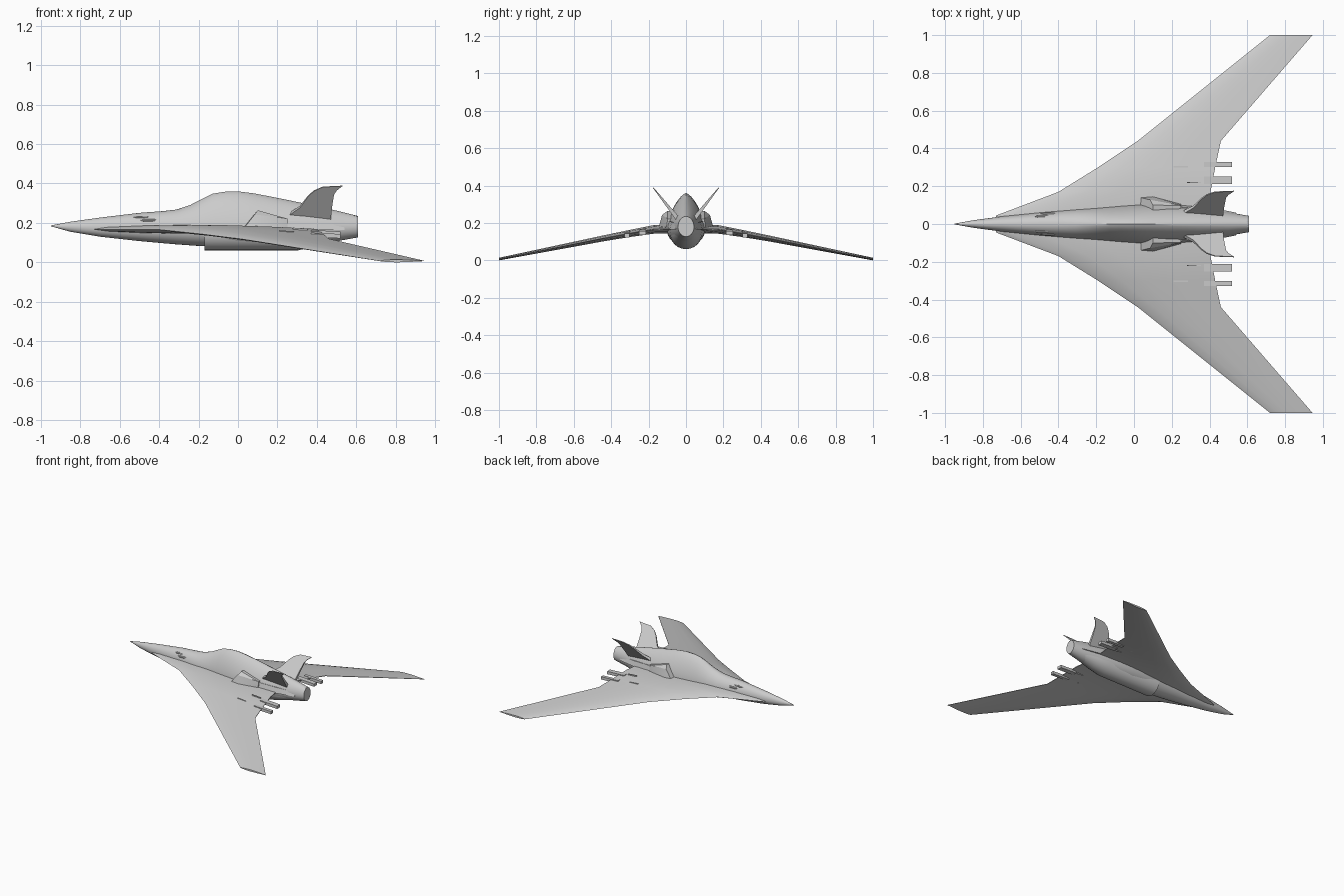
import bpy, bmesh
from math import sin, cos, pi, radians


def finish(name, bm, angle=35):
    bmesh.ops.recalc_face_normals(bm, faces=bm.faces)
    me = bpy.data.meshes.new(name)
    bm.to_mesh(me)
    bm.free()
    ob = bpy.data.objects.new(name, me)
    bpy.context.collection.objects.link(ob)
    bpy.ops.object.select_all(action='DESELECT')
    ob.select_set(True)
    bpy.context.view_layer.objects.active = ob
    bpy.ops.object.shade_smooth_by_angle(angle=radians(angle))
    return ob


def loft(name, rings, angle=35):
    bm = bmesh.new()
    vs = [[bm.verts.new(p) for p in r] for r in rings]
    n = len(vs[0])
    for a, b in zip(vs, vs[1:]):
        for i in range(n):
            j = (i + 1) % n
            bm.faces.new((a[i], a[j], b[j], b[i]))
    bm.faces.new(vs[0])
    bm.faces.new(vs[-1])
    return finish(name, bm, angle)


def hull(name, pts, angle=25):
    bm = bmesh.new()
    for p in pts:
        bm.verts.new(p)
    bmesh.ops.convex_hull(bm, input=bm.verts[:])
    return finish(name, bm, angle)


def box_points(x0, x1, y, w, z0, z1, slope=0.0):
    return [(x, y + s * w / 2, z + (x - x0) * slope)
            for x in (x0, x1) for s in (-1, 1) for z in (z0, z1)]


# Fuselage: x, half width, bottom, waist, top, upper exponent
stations = [
    (-0.95, 0.002, 0.183, 0.185, 0.187, 2), (-0.85, 0.020, 0.155, 0.180, 0.206, 2),
    (-0.70, 0.040, 0.130, 0.175, 0.227, 2), (-0.50, 0.061, 0.108, 0.170, 0.251, 2),
    (-0.38, 0.072, 0.097, 0.168, 0.260, 1.9), (-0.31, 0.078, 0.091, 0.168, 0.268, 1.8),
    (-0.24, 0.083, 0.086, 0.168, 0.292, 1.65), (-0.18, 0.087, 0.082, 0.168, 0.323, 1.55),
    (-0.13, 0.091, 0.080, 0.168, 0.348, 1.5), (-0.07, 0.096, 0.078, 0.168, 0.358, 1.5),
    (0.00, 0.101, 0.077, 0.168, 0.360, 1.5), (0.08, 0.104, 0.076, 0.168, 0.350, 1.5),
    (0.20, 0.100, 0.077, 0.168, 0.327, 1.5), (0.35, 0.085, 0.084, 0.170, 0.296, 1.6),
    (0.50, 0.062, 0.107, 0.174, 0.262, 1.8), (0.61, 0.043, 0.127, 0.178, 0.235, 2)]
N = 32
rings = []
for x, w, zb, zm, zt, e in stations:
    ring = []
    for i in range(N):
        a = 2 * pi * i / N
        c, s = cos(a), sin(a)
        k = e if s > 0 else 2
        y = w * abs(c) ** (2 / k) * (1 if c > 0 else -1)
        z = zm + ((zt - zm) * s ** (2 / k) if s > 0 else (zm - zb) * s)
        ring.append((x, y, z))
    rings.append(ring)
loft("fuselage", rings)

# Belly duct under the fuselage
rings = []
for x, w, zb in ((-0.17, 0.088, 0.060), (0.30, 0.085, 0.060), (0.40, 0.072, 0.082), (0.52, 0.05, 0.115)):
    rings.append([(x, w * cos(pi + pi * i / 12), 0.15 + (0.15 - zb) * sin(pi + pi * i / 12))
                  for i in range(13)])
loft("belly_duct", rings, 25)

# Cranked drooping wing: y, leading x, trailing x, mid z, half thickness
half = [(0.045, -0.73, 0.385, 0.168, 0.022), (0.17, -0.40, 0.405, 0.166, 0.023),
        (0.30, -0.19, 0.43, 0.144, 0.019), (0.44, 0.02, 0.46, 0.118, 0.016),
        (1.00, 0.72, 0.945, 0.007, 0.007)]
foil = [(0, 0), (0.06, 0.45), (0.2, 0.85), (0.4, 1), (0.7, 0.65), (1, 0.12)]
span = [(-h[0],) + h[1:] for h in reversed(half)] + half
rings = []
for y, le, te, z, t in span:
    up = [(le + f * (te - le), y, z + h * t) for f, h in foil]
    low = [(le + f * (te - le), y, z - h * t) for f, h in reversed(foil[1:])]
    rings.append(up + low)
loft("wing", rings, 20)

# Spine ridge along the back
hull("spine_ridge", [(x, s * 0.014, z + d) for x, z in ((-0.14, 0.335), (0.0, 0.349), (0.08, 0.340))
                     for s in (-1, 1) for d in (0, -0.03)] +
     [(0.61, s * 0.014, z) for s in (-1, 1) for z in (0.233, 0.2)])

fin = [(0.26, 0.245), (0.315, 0.283), (0.355, 0.335), (0.385, 0.363), (0.43, 0.383),
       (0.53, 0.388), (0.50, 0.365), (0.487, 0.345), (0.478, 0.29), (0.47, 0.22)]

for side, s in (("left", -1), ("right", 1)):
    # Canted tail fin with a thick root and a thin tip
    rings = []
    for d in (-1, 1):
        ring = []
        for x, z in fin:
            k = (z - 0.22) / 0.168
            t = d * (0.010 * (1 - k) + 0.002)
            ring.append((x, s * (0.042 + (z - 0.22) * 0.79 + t * 0.78), z - t * 0.6))
        rings.append(ring)
    loft(side + "_tail_fin", rings, 20)

    # Shoulder scoop with raked mouth
    hull(side + "_shoulder_scoop", [
        (0.035, s * 0.140, 0.180), (0.03, s * 0.07, 0.180), (0.085, s * 0.128, 0.243),
        (0.10, s * 0.100, 0.264), (0.10, s * 0.06, 0.264), (0.10, s * 0.145, 0.180),
        (0.25, s * 0.098, 0.222), (0.25, s * 0.105, 0.170), (0.25, s * 0.04, 0.222)])

    # Rear side fairing from scoop to exhaust
    hull(side + "_rear_fairing", [(x, s * y, z) for x, w, zt in ((0.15, 0.11, 0.215), (0.40, 0.088, 0.205), (0.54, 0.06, 0.195))
                                  for y, z in ((w, 0.165), (w - 0.012, zt), (0.02, zt), (0.02, 0.165))])

    # Rods protruding behind the wing, with a slim blade ahead of each
    for n, y, w, xb, z in ((1, 0.232, 0.038, 0.28, 0.150), (2, 0.315, 0.026, 0.21, 0.137)):
        hull(f"{side}_rod_{n}", box_points(0.37, 0.52, s * y, w, z - 0.008, z + 0.014, -0.05))
        hull(f"{side}_rod_blade_{n}", box_points(xb, xb + 0.075, s * (y - 0.012), 0.006, z, z + 0.026, -0.08))

    # Small blisters on the nose
    for n, x, y, z in ((1, -0.485, 0.040, 0.229), (2, -0.45, 0.054, 0.213)):
        hull(f"{side}_nose_blister_{n}", [(x - 0.045, s * y, z), (x + 0.045, s * y, z)] +
             [(x + dx, s * (y + 0.007 * cos(a)), z + 0.007 * sin(a))
              for dx in (-0.025, 0.025) for a in [k * pi / 4 for k in range(8)]], 40)
